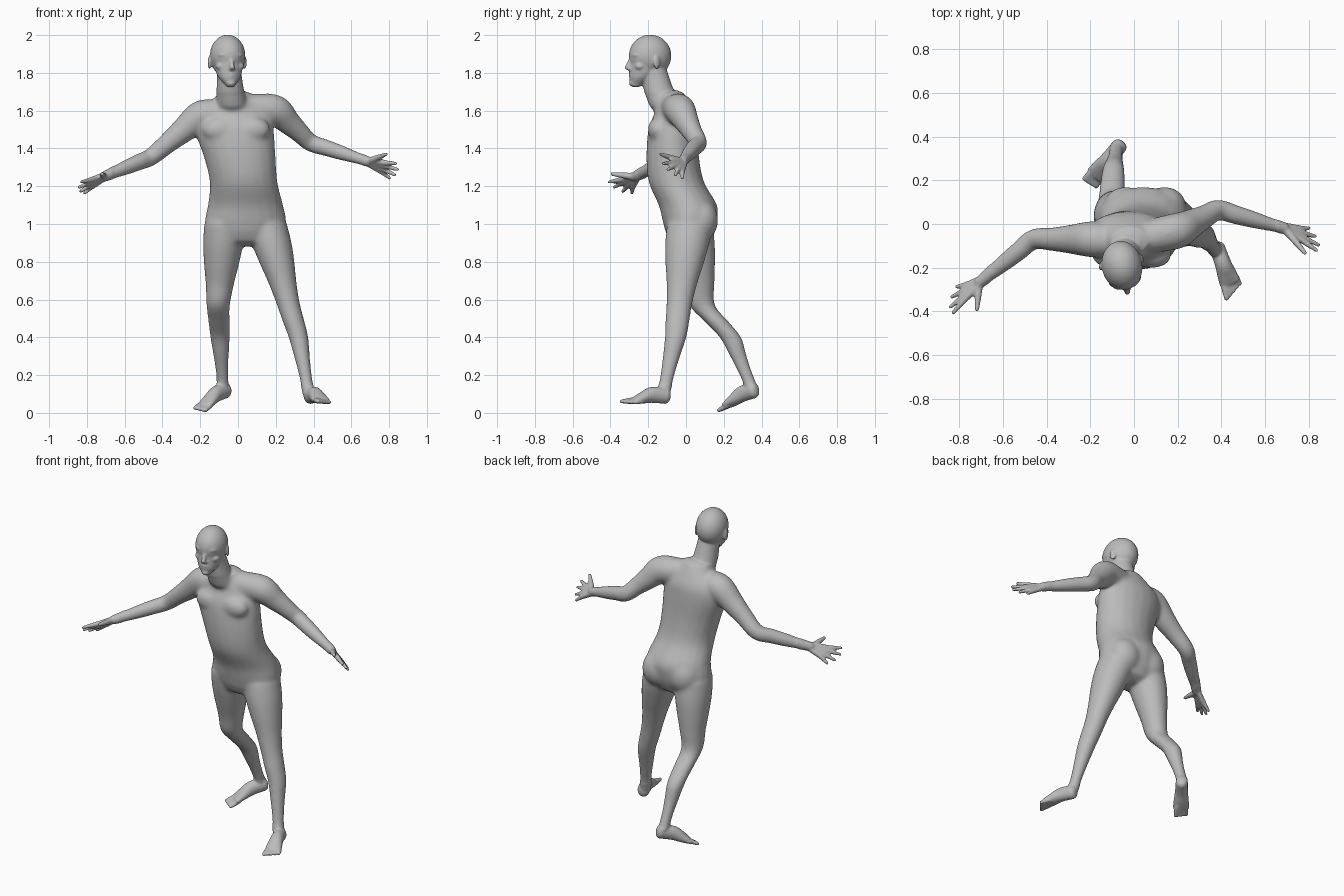
import bpy, bmesh, math
from mathutils import Vector, Matrix

if "Cube" in bpy.data.objects:
    bpy.data.objects.remove(bpy.data.objects["Cube"])

SIDES, STEPS = 20, 5
UP = Vector((0, 0, 1))
bm = bmesh.new()


def blend(start, end, amount):
    return Vector(start).lerp(Vector(end), amount)


def refine(rings):
    """Smooth spline through rings of (x, y, z, radius, radius)."""
    out, last = [], len(rings) - 1
    for i in range(last):
        near = [rings[max(0, min(last, i + k))] for k in (-1, 0, 1, 2)]
        for step in range(STEPS):
            t = step / STEPS
            out.append([b + t / 2 * (c - a + t * (2*a - 5*b + 4*c - d + t * (3*(b - c) + d - a)))
                        for a, b, c, d in zip(*near)])
    return out + [list(rings[-1])]


def loft(rings, level=False):
    """Skin over oval rings, either level or square to the path, with rounded ends."""
    rings = refine(rings)
    centres = [Vector(ring[:3]) for ring in rings]
    loops, last = [], len(rings) - 1

    def add_ring(i, scale, shift):
        along = (centres[min(i + 1, last)] - centres[max(i - 1, 0)]).normalized()
        across, rise = Vector((1, 0, 0)), Vector((0, 1, 0))
        if not level:
            across = along.cross(UP).normalized()
            rise = across.cross(along)
        wide, deep = rings[i][3] * scale, rings[i][4] * scale
        middle = centres[i] + along * shift * min(rings[i][3:])
        turns = [math.tau * k / SIDES for k in range(SIDES)]
        loops.append([bm.verts.new(middle + across * wide * math.cos(turn) + rise * deep * math.sin(turn))
                      for turn in turns])

    add_ring(0, .4, -.6)
    add_ring(0, .8, -.4)
    for i in range(last + 1):
        add_ring(i, 1, 0)
    add_ring(last, .8, .4)
    add_ring(last, .4, .6)
    for lower, upper in zip(loops, loops[1:]):
        for k in range(SIDES):
            n = (k + 1) % SIDES
            bm.faces.new((lower[k], lower[n], upper[n], upper[k]))
    bm.faces.new(loops[0][::-1])
    bm.faces.new(loops[-1])


def limb(joints, bones, end, depth=1, level=False):
    """Loft along joints; each bone lists its evenly spaced radii."""
    rings = []
    for start, stop, radii in zip(joints, joints[1:], bones):
        for i, radius in enumerate(radii):
            rings.append((*blend(start, stop, i / len(radii)), radius, radius * depth))
    rings.append((*joints[-1], end, end * depth))
    loft(rings, level)


def blob(centre, size, yaw=0):
    place = Matrix.Translation(centre) @ Matrix.Rotation(yaw, 4, 'Z') @ Matrix.Diagonal((*size, 1))
    bmesh.ops.create_icosphere(bm, subdivisions=4, radius=1, matrix=place)


def arm(collar, shoulder, elbow, wrist):
    limb((collar, shoulder, elbow, wrist),
         ([.07, .08], [.083, .068, .055], [.048, .045, .041, .034]), .027)


def hand(wrist, first, last, thumb):
    """Four fingers fan from the wrist over the knuckle line, plus a thumb."""
    wrist = Vector(wrist)
    middle = blend(first, last, .5)
    for i, reach in enumerate((.85, 1.1, 1.05, .75)):
        knuckle = blend(first, last, i / 3)
        root = wrist + (knuckle - middle) * .4
        tip = knuckle + (knuckle - wrist) * reach
        limb((root, knuckle, tip), ([.017, .016], [.015, .012]), .009)
    limb((wrist, blend(wrist, thumb, .5), thumb), ([.02], [.016]), .01)


def leg(hip, knee, calf, ankle):
    limb((hip, knee, calf, ankle),
         ([.11, .107, .093, .075], [.063, .059], [.053, .043, .035]), .033, 1.1, True)


def foot(heel, big_toe, little_toe):
    """Wedge from the heel to the ball, with five toes on a slanted line."""
    front = blend(big_toe, little_toe, .5)
    shape = ((0, 0, .036, .043), (.35, .017, .038, .043), (.6, .01, .045, .032), (.8, .004, .05, .018))
    loft([(*(blend(heel, front, along) + UP * lift), wide, deep) for along, lift, wide, deep in shape])
    for i in range(5):
        tip = blend(big_toe, little_toe, i / 4)
        limb((blend(front, heel, .45), blend(tip, heel, .25), tip), ([.016], [.015]), .011)


# Torso from hips to collar
loft([(.04, .02, .96, .19, .13), (.04, .02, 1.02, .215, .145), (.04, .01, 1.1, .2, .155),
      (.03, -.05, 1.22, .18, .147), (.01, -.07, 1.35, .19, .14), (-.02, -.07, 1.5, .21, .13),
      (-.02, -.06, 1.58, .19, .11), (-.02, -.07, 1.66, .11, .08)], True)
# Chest and seat
for side in (-1, 1):
    blob((-.01 + side * .09, -.15, 1.5), (.09, .052, .065))
    blob((.05 + side * .09, .08, 1.02), (.1, .09, .11))
# Neck
limb(((-.03, -.1, 1.62), (-.04, -.14, 1.7), (-.05, -.18, 1.84)), ([.085], [.074, .067]), .065, 1.1, True)

# Head: skull, face and jaw
TURN = .2
HEAD = Vector((-.055, -.19, 1.89))


def on_head(x, y, z):
    return HEAD + Matrix.Rotation(TURN, 3, 'Z') @ Vector((x, y, z))


blob(HEAD, (.093, .113, .112), TURN)
loft([(*on_head(0, y, z), wide, deep) for y, z, wide, deep in
      ((-.07, -.15, .03, .034), (-.05, -.115, .058, .062), (-.03, -.07, .073, .08), (-.01, .02, .088, .096))], True)
# Nose, lips and chin
limb((on_head(0, -.1, -.01), on_head(0, -.125, -.065)), ([.01, .012],), .014)
blob(on_head(0, -.106, -.07), (.021, .016, .011))
blob(on_head(0, -.102, -.098), (.026, .013, .006), TURN)
blob(on_head(0, -.1, -.111), (.023, .013, .007), TURN)
blob(on_head(0, -.095, -.145), (.024, .018, .017), TURN)
# Brows, eyes, cheeks and ears
for side in (-1, 1):
    blob(on_head(side * .036, -.088, .004), (.032, .018, .011), TURN + side * .35)
    blob(on_head(side * .036, -.084, -.023), (.017, .015, .01), TURN + side * .3)
    blob(on_head(side * .05, -.066, -.055), (.026, .026, .022), TURN)
    blob(on_head(side * .094, .018, -.035), (.009, .021, .036), TURN + side * .4)

# Arms and hands, left then right
left_wrist, right_wrist = (.69, -.02, 1.33), (-.71, -.27, 1.25)
arm((.02, -.07, 1.62), (.2, -.03, 1.6), (.385, .065, 1.43), left_wrist)
arm((-.05, -.08, 1.59), (-.2, -.07, 1.57), (-.46, -.07, 1.355), right_wrist)
hand(left_wrist, (.77, -.075, 1.325), (.755, -.02, 1.28), (.785, -.135, 1.37))
hand(right_wrist, (-.775, -.345, 1.235), (-.77, -.28, 1.2), (-.72, -.395, 1.265))

# Legs and feet, left then right
leg((.15, .02, 1), (.265, -.035, .58), (.32, -.055, .4), (.375, -.12, .1))
leg((-.07, .02, 1), (-.105, .085, .57), (-.095, .235, .4), (-.08, .345, .14))
foot((.38, -.105, .09), (.425, -.345, .06), (.485, -.275, .055))
foot((-.065, .36, .12), (-.175, .17, .012), (-.23, .205, .025))

# Fuse all parts into one skin
bmesh.ops.recalc_face_normals(bm, faces=bm.faces)
mesh = bpy.data.meshes.new("body")
bm.to_mesh(mesh)
bm.free()
body = bpy.data.objects.new("body", mesh)
bpy.context.collection.objects.link(body)
bpy.context.view_layer.objects.active = body
body.select_set(True)
fuse = body.modifiers.new("fuse", 'REMESH')
fuse.mode = 'VOXEL'
fuse.voxel_size = .006
bpy.ops.object.modifier_apply(modifier=fuse.name)

# Soften the skin, gently on the face, hands and feet
skin = bmesh.new()
skin.from_mesh(body.data)
broad = [v for v in skin.verts if .15 < v.co.z < 1.69 and abs(v.co.x) < .66]
for verts, passes in ((broad, 30), (skin.verts[:], 3)):
    for _ in range(passes):
        bmesh.ops.smooth_vert(skin, verts=verts, factor=.5, use_axis_x=True, use_axis_y=True, use_axis_z=True)
skin.to_mesh(body.data)
skin.free()
bpy.ops.object.shade_smooth()

# Grey skin colour
grey = bpy.data.materials.new("skin_grey")
grey.use_nodes = True
colour = (.5, .5, .5, 1)
grey.diffuse_color = colour
grey.node_tree.nodes["Principled BSDF"].inputs["Base Color"].default_value = colour
body.data.materials.clear()
body.data.materials.append(grey)
